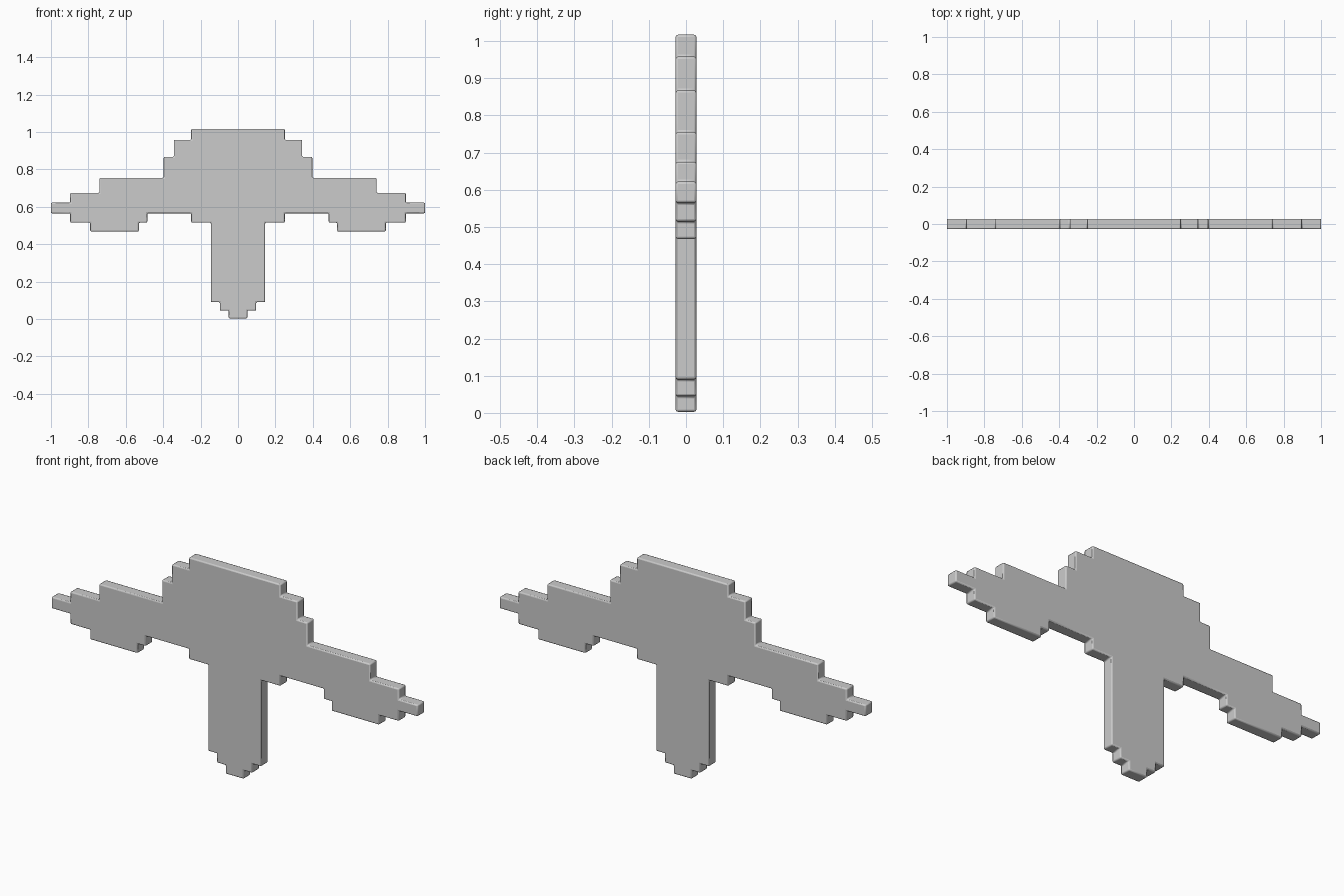
import bpy
import bmesh

if "Cube" in bpy.data.objects:
    bpy.data.objects.remove(bpy.data.objects["Cube"])

HALF_DEPTH = 0.028

# Right half of the stepped silhouette (x, z), from bottom tip up to the top edge
right = [
    (0.05, 0.003), (0.05, 0.045), (0.097, 0.045), (0.097, 0.09), (0.145, 0.09),
    (0.145, 0.515), (0.25, 0.515), (0.25, 0.565),
    (0.485, 0.565), (0.485, 0.515), (0.53, 0.515), (0.53, 0.468),
    (0.79, 0.468), (0.79, 0.515), (0.897, 0.515), (0.897, 0.565),
    (1.0, 0.565), (1.0, 0.622), (0.897, 0.622), (0.897, 0.675),
    (0.74, 0.675), (0.74, 0.755), (0.397, 0.755), (0.397, 0.867),
    (0.343, 0.867), (0.343, 0.958), (0.25, 0.958), (0.25, 1.017),
]
outline = right + [(-x, z) for x, z in reversed(right)]

# Flat plate: fill the silhouette and extrude it through the depth
bm = bmesh.new()
face = bm.faces.new([bm.verts.new((x, -HALF_DEPTH, z)) for x, z in outline])
extruded = bmesh.ops.extrude_face_region(bm, geom=[face])
new_verts = [g for g in extruded["geom"] if isinstance(g, bmesh.types.BMVert)]
bmesh.ops.translate(bm, verts=new_verts, vec=(0, 2 * HALF_DEPTH, 0))
# Keep a front cap and a back cap only
if not face.is_valid or len([f for f in bm.faces if len(f.verts) > 4]) < 2:
    bm.faces.new([v for v in bm.verts if v.co.y < 0])
bmesh.ops.recalc_face_normals(bm, faces=bm.faces)
mesh = bpy.data.meshes.new("stepped_plate")
bm.to_mesh(mesh)
bm.free()

plate = bpy.data.objects.new("stepped_plate", mesh)
bpy.context.collection.objects.link(plate)

# Slightly softened edges
bevel = plate.modifiers.new("soft_edges", "BEVEL")
bevel.width = 0.006
bevel.segments = 2
bevel.limit_method = "ANGLE"

bpy.context.view_layer.objects.active = plate
plate.select_set(True)
bpy.ops.object.shade_smooth_by_angle()
